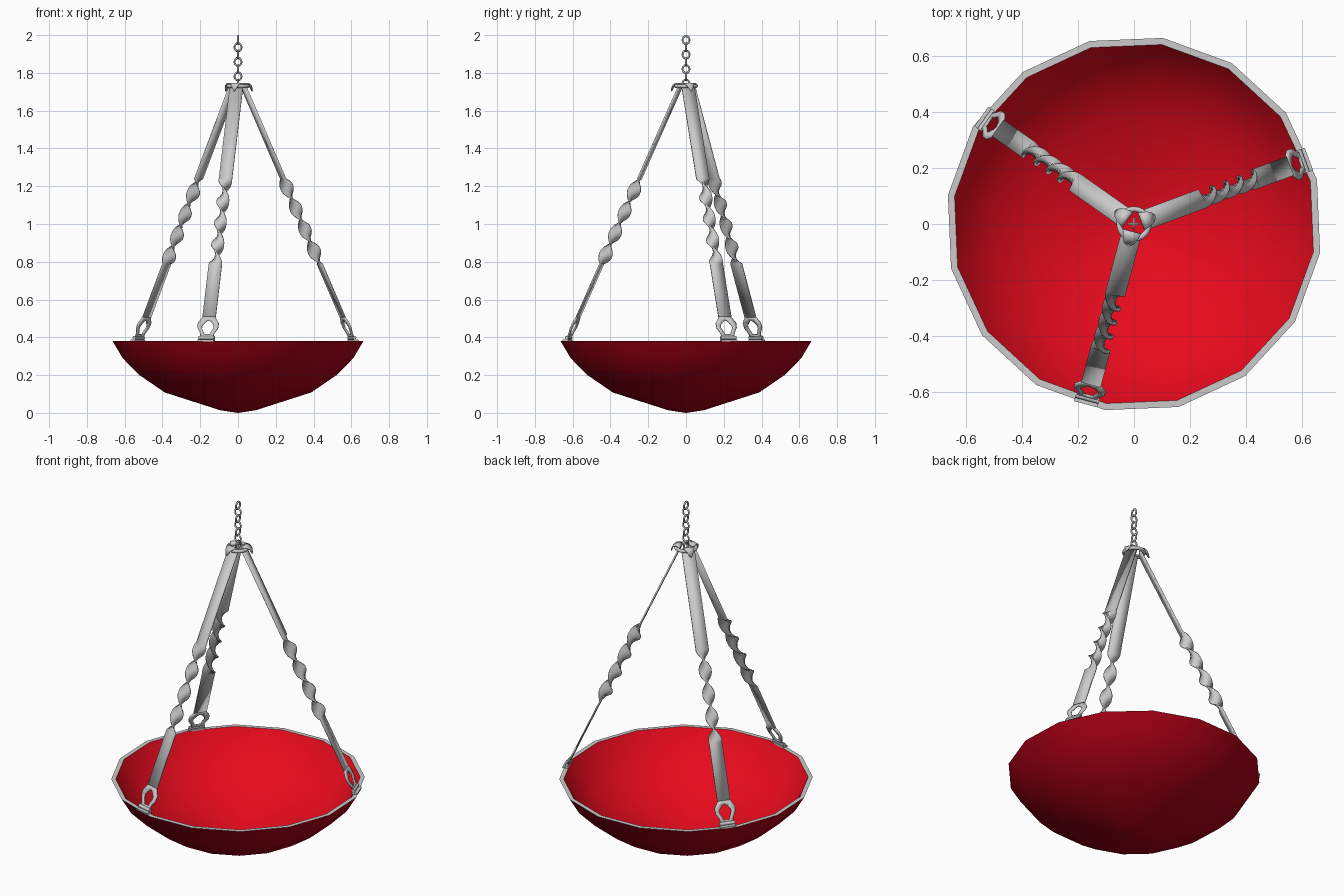
import bpy, bmesh, math
from mathutils import Vector, Matrix

if "Cube" in bpy.data.objects:
    bpy.data.objects.remove(bpy.data.objects["Cube"])

TAU = 2 * math.pi


def finish(bm, name, mats=(), angle=35):
    bmesh.ops.recalc_face_normals(bm, faces=bm.faces)
    me = bpy.data.meshes.new(name)
    bm.to_mesh(me)
    bm.free()
    ob = bpy.data.objects.new(name, me)
    bpy.context.collection.objects.link(ob)
    for m in mats:
        me.materials.append(m)
    bpy.ops.object.select_all(action='DESELECT')
    ob.select_set(True)
    bpy.context.view_layer.objects.active = ob
    bpy.ops.object.shade_smooth_by_angle(angle=math.radians(angle))
    return ob


def skin(bm, rings, closed=False, mats=None):
    """Join equal-length closed vertex rings with quads; mats gives a material per band."""
    vs = [[bm.verts.new(p) for p in r] for r in rings]
    n = len(vs[0])
    for i in range(len(vs) if closed else len(vs) - 1):
        a, b = vs[i], vs[(i + 1) % len(vs)]
        for j in range(n):
            k = (j + 1) % n
            f = bm.faces.new((a[j], a[k], b[k], b[j]))
            if mats:
                f.material_index = mats[i]
    if not closed:
        for r, i in ((vs[0], 0), (vs[-1], -1)):
            f = bm.faces.new(r)
            if mats:
                f.material_index = mats[i]


def slab(c, wide, thick):
    return [c + wide + thick, c - wide + thick, c - wide - thick, c + wide - thick]


def circle(r, z, n=16, off=math.radians(13.7)):
    return [Vector((r * math.cos(off + TAU * i / n), r * math.sin(off + TAU * i / n), z))
            for i in range(n)]


def torus(bm, R, r, mat, nu=24, nv=8, stretch=1.0):
    rings = []
    for i in range(nu):
        a = TAU * i / nu
        rings.append([mat @ Vector(((R + r * math.cos(b)) * math.cos(a),
                                    (R + r * math.cos(b)) * math.sin(a) * stretch,
                                    r * math.sin(b)))
                      for b in (TAU * j / nv for j in range(nv))])
    skin(bm, rings, closed=True)


def material(name, *rgb):
    m = bpy.data.materials.new(name)
    m.diffuse_color = (*rgb, 1)
    m.use_nodes = True
    m.node_tree.nodes["Principled BSDF"].inputs["Base Color"].default_value = m.diffuse_color
    return m


# bowl: 16-sided, outside and inside walls with a bare metal rim
outer = [(0.003, 0.0), (0.095, 0.014), (0.392, 0.108), (0.528, 0.2), (0.618, 0.29), (0.672, 0.38)]
inner = [(0.648, 0.38), (0.6, 0.3), (0.515, 0.215), (0.382, 0.125), (0.093, 0.034), (0.003, 0.02)]
bm = bmesh.new()
skin(bm, [circle(r, z) for r, z in outer + inner], mats=[0] * 5 + [1] + [2] * 5)
finish(bm, "bowl", [material("red_outside", 0.4, 0.0, 0.008), material("rim_metal", 0.8, 0.8, 0.8),
                    material("red_inside", 0.8, 0.003, 0.012)])

# hanging straps
R0, Z0, R1, Z1 = 0.03, 1.73, 0.64, 0.40
LEN = math.hypot(R1 - R0, Z1 - Z0)
TW0, TW1, NECK = 0.54, 1.035, 1.345
HT = 0.004


def mirror(h):
    return h + [(-x, s) for x, s in reversed(h[1:-1])]


for num, deg in enumerate((20.4, 144.8, 255.0), 1):
    a = math.radians(deg)
    rad = Vector((math.cos(a), math.sin(a), 0))
    tan = Vector((-math.sin(a), math.cos(a), 0))
    up = Vector((0, 0, 1))
    top = rad * R0 + up * Z0
    d = (rad * (R1 - R0) + up * (Z1 - Z0)).normalized()
    nrm = d.cross(tan)
    bm = bmesh.new()

    # flat strap with two full turns of twist in the middle
    rings = []
    for s in [0.0] + [TW0 + (TW1 - TW0) * i / 48 for i in range(49)] + [NECK]:
        f = min(max((s - TW0) / (TW1 - TW0), 0), 1)
        t = -f * 2 * TAU
        hw = 0.036 - 0.003 * math.sin(f * math.pi)
        w = tan * math.cos(t) + nrm * math.sin(t)
        n = nrm * math.cos(t) - tan * math.sin(t)
        rings.append(slab(top + d * s, w * hw, n * HT))
    skin(bm, rings)

    # pierced eye at the lower end
    out = [(0.0, 0.0), (0.034, 0.0), (0.057, 0.035), (0.056, 0.065), (0.038, 0.095),
           (0.036, 0.116), (0.0, 0.116)]
    hole = [(0.0, 0.018), (0.012, 0.026), (0.032, 0.05), (0.032, 0.065), (0.02, 0.09),
            (0.018, 0.102), (0.0, 0.102)]
    rings = []
    for (xo, so), (xi, si) in zip(mirror(out), mirror(hole)):
        o = top + d * (NECK + so) + tan * xo
        i = top + d * (NECK + si) + tan * xi
        rings.append([o + nrm * HT, i + nrm * HT, i - nrm * HT, o - nrm * HT])
    skin(bm, rings, closed=True)

    # pointed tongue folded over the top ring
    path = [(0.03, 1.73, 0.034), (0.03, 1.738, 0.032), (0.04, 1.743, 0.03), (0.056, 1.742, 0.026),
            (0.07, 1.73, 0.018), (0.08, 1.703, 0.003)]
    rings = []
    for i, (r, z, w) in enumerate(path):
        p, q = path[max(i - 1, 0)], path[min(i + 1, len(path) - 1)]
        t = Vector((q[0] - p[0], q[1] - p[1])).normalized()
        n = (rad * -t.y + up * t.x) * 0.003
        rings.append(slab(rad * r + up * z, tan * w, n))
    skin(bm, rings)
    finish(bm, f"strap_{num}", angle=180)

    # rim bracket: plate on the rim with a cross bar through the eye
    bm = bmesh.new()
    skin(bm, [slab(rad * 0.65 + up * z, tan * 0.043, rad * 0.016) for z in (0.379, 0.388)])
    rings = []
    for s in (-0.043, 0.043):
        c = rad * 0.643 + up * 0.398 + tan * s
        rings.append([c + (rad * math.cos(TAU * k / 8) + up * math.sin(TAU * k / 8)) * 0.01
                      for k in range(8)])
    skin(bm, rings)
    finish(bm, f"rim_bracket_{num}", angle=50)

# top ring
bm = bmesh.new()
torus(bm, 0.053, 0.01, Matrix.Translation((0, 0, 1.73)), 24, 8)
finish(bm, "top_ring", angle=60)

# chain of alternating links
bm = bmesh.new()
for i in range(7):
    z = 1.974 - 0.0385 * i
    m = (Matrix.Translation((0, 0, z)) @ Matrix.Rotation(math.pi / 2 * ((i + 1) % 2), 4, 'Z')
         @ Matrix.Rotation(math.pi / 2, 4, 'X'))
    torus(bm, 0.0185, 0.005, m, 16, 6, 1.13)
finish(bm, "chain", angle=65)
